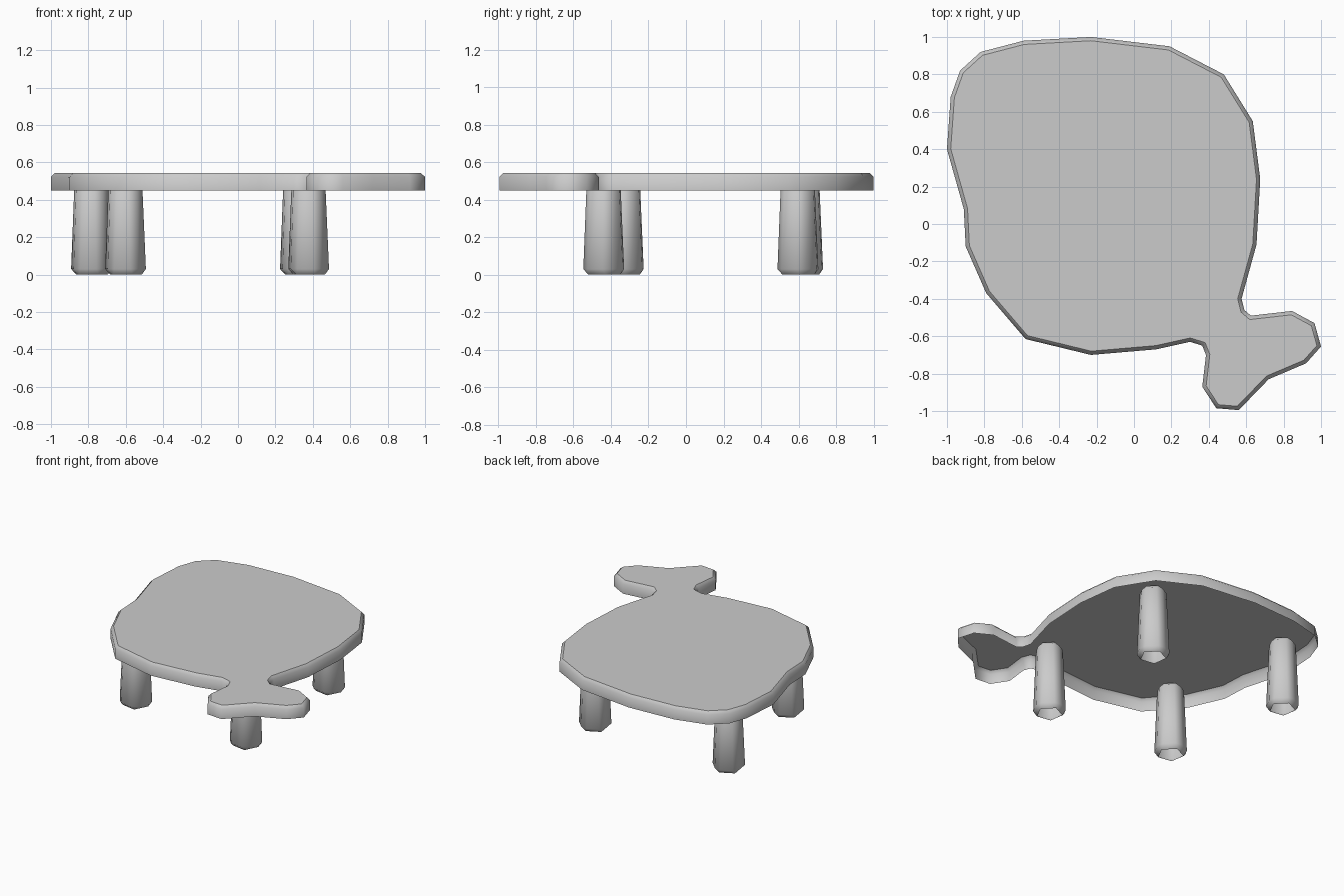
import bpy, bmesh
from math import radians, cos, sin

cube = bpy.data.objects.get("Cube")
if cube:
    bpy.data.objects.remove(cube, do_unlink=True)

grey = bpy.data.materials.new("plain grey")
grey.use_nodes = True
grey.diffuse_color = (0.6, 0.6, 0.6, 1)
grey.node_tree.nodes["Principled BSDF"].inputs["Base Color"].default_value = (0.6, 0.6, 0.6, 1)


def make_object(name, bm, smooth_angle):
    mesh = bpy.data.meshes.new(name)
    bm.to_mesh(mesh)
    bm.free()
    mesh.materials.append(grey)
    obj = bpy.data.objects.new(name, mesh)
    bpy.context.collection.objects.link(obj)
    bpy.ops.object.select_all(action='DESELECT')
    obj.select_set(True)
    bpy.context.view_layer.objects.active = obj
    bpy.ops.object.shade_smooth_by_angle(angle=smooth_angle)
    # Keep the horizontal faces crisp
    for face in mesh.polygons:
        if abs(face.normal.z) > 0.99:
            face.use_smooth = False


def open_underside(bm):
    bm.normal_update()
    down = [f for f in bm.faces if f.normal.z < -0.99]
    bmesh.ops.delete(bm, geom=down, context='FACES_ONLY')


# Tabletop: hollow shell, rounded body with a forked tail, chamfered top rim
outline = [
    (-0.23, 1.0), (0.19, 0.95), (0.48, 0.8), (0.635, 0.55), (0.675, 0.24),
    (0.655, -0.11), (0.575, -0.4), (0.59, -0.46), (0.625, -0.49), (0.845, -0.465),
    (0.965, -0.53), (1.0, -0.655), (0.92, -0.745), (0.72, -0.83), (0.56, -0.995),
    (0.44, -0.985), (0.365, -0.87), (0.385, -0.7), (0.365, -0.65), (0.3, -0.63),
    (0.12, -0.67), (-0.23, -0.7), (-0.58, -0.615), (-0.79, -0.37), (-0.9, -0.12),
    (-0.91, 0.08), (-1.0, 0.4), (-0.98, 0.68), (-0.93, 0.82), (-0.82, 0.92),
    (-0.59, 0.98)]
BOTTOM, RIM, TOP = 0.45, 0.522, 0.543

bm = bmesh.new()
lower = [bm.verts.new((x, y, BOTTOM)) for x, y in outline]
upper = [bm.verts.new((x, y, RIM)) for x, y in outline]
bm.faces.new(lower)
top_face = bm.faces.new(upper)
for i in range(len(outline)):
    j = (i + 1) % len(outline)
    bm.faces.new((lower[i], lower[j], upper[j], upper[i]))
bmesh.ops.recalc_face_normals(bm, faces=bm.faces)
bmesh.ops.inset_region(bm, faces=[top_face], thickness=0.02, use_even_offset=True)
for v in top_face.verts:
    v.co.z = TOP
open_underside(bm)
make_object("tabletop", bm, radians(62))


# Legs: tapered five-sided posts with bevelled edges, hollow from below
def make_leg(name, x, y):
    bm = bmesh.new()
    rings = []
    for radius, z in ((0.127, 0), (0.104, 0.525)):
        angles = [radians(225 + 72 * k) for k in range(5)]
        rings.append([bm.verts.new((x + radius * cos(a), y + radius * sin(a), z)) for a in angles])
    foot, head = rings
    bm.faces.new(foot)
    bm.faces.new(head)
    for i in range(5):
        j = (i + 1) % 5
        bm.faces.new((foot[i], foot[j], head[j], head[i]))
    bmesh.ops.recalc_face_normals(bm, faces=bm.faces)
    bmesh.ops.bevel(bm, geom=bm.edges[:], offset=0.03, segments=1, affect='EDGES')
    open_underside(bm)
    make_object(name, bm, radians(42))


for name, x, y in (("front_left_leg", 0.376, -0.44), ("front_right_leg", -0.603, -0.336),
                   ("back_left_leg", 0.332, 0.595), ("back_right_leg", -0.785, 0.62)):
    make_leg(name, x, y)
